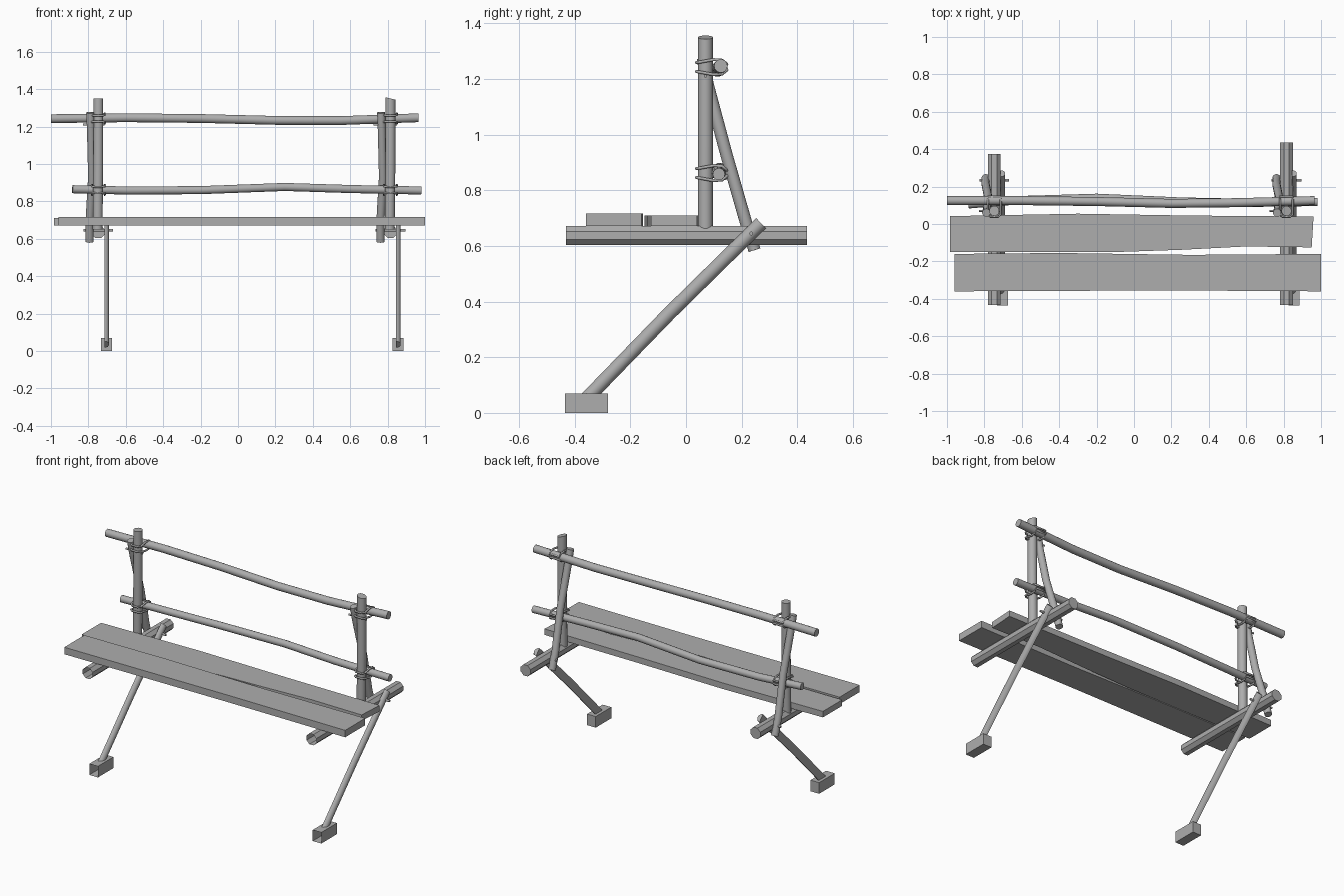
import bpy, bmesh, math
from mathutils import Vector

cube = bpy.data.objects.get("Cube")
if cube:
    bpy.data.objects.remove(cube)

GREY = (0.42, 0.42, 0.42, 1)
wood = bpy.data.materials.new("weathered_grey")
wood.use_nodes = True
wood.diffuse_color = GREY
wood.node_tree.nodes["Principled BSDF"].inputs["Base Color"].default_value = GREY


def finish(name, bm, smooth=35):
    """Turn a bmesh into a named, shaded object."""
    bmesh.ops.recalc_face_normals(bm, faces=bm.faces)
    mesh = bpy.data.meshes.new(name)
    bm.to_mesh(mesh)
    bm.free()
    mesh.materials.append(wood)
    obj = bpy.data.objects.new(name, mesh)
    bpy.context.collection.objects.link(obj)
    bpy.ops.object.select_all(action="DESELECT")
    obj.select_set(True)
    bpy.context.view_layer.objects.active = obj
    if smooth:
        bpy.ops.object.shade_smooth_by_angle(angle=math.radians(smooth))
    return obj


def pole(name, path, radius, sides=14, ref=(1, 0, 0), half=False, closed=False,
         open_start=False, slant=0, smooth=35):
    """Sweep a round or half-round section along a path."""
    pts = [Vector(p) for p in path]
    n = len(pts)
    bm = bmesh.new()
    rings = []
    for i, p in enumerate(pts):
        before = pts[i - 1] if i or closed else p
        after = pts[(i + 1) % n] if i < n - 1 or closed else p
        t = (after - before).normalized()
        u = Vector(ref)
        u = (u - t * u.dot(t)).normalized()
        v = t.cross(u)
        ring = []
        for k in range(sides):
            a = (math.pi * (k / (sides - 1) - 0.5) if half
                 else math.tau * (k + 0.5) / sides)
            ring.append(bm.verts.new(p + radius * (math.cos(a) * u + math.sin(a) * v)))
        rings.append(ring)
    for vert in rings[-1]:
        vert.co.z -= slant * (vert.co.x - pts[-1].x)
    for i in range(n if closed else n - 1):
        a, b = rings[i], rings[(i + 1) % n]
        for k in range(sides):
            j = (k + 1) % sides
            bm.faces.new((a[k], a[j], b[j], b[k]))
    if not closed:
        bm.faces.new(rings[-1])
        if not open_start:
            bm.faces.new(rings[0])
    return finish(name, bm, smooth)


def plank(name, outline, z0, z1):
    """Extrude a flat outline upward."""
    bm = bmesh.new()
    face = bm.faces.new([bm.verts.new((x, y, z0)) for x, y in outline])
    new = bmesh.ops.extrude_face_region(bm, geom=[face])["geom"]
    verts = [g for g in new if isinstance(g, bmesh.types.BMVert)]
    bmesh.ops.translate(bm, verts=verts, vec=(0, 0, z1 - z0))
    return finish(name, bm, smooth=0)


def foot_block(name, x):
    """Block whose front is open."""
    obj = plank(name, [(x - 0.03, -0.435), (x + 0.03, -0.435),
                       (x + 0.03, -0.28), (x - 0.03, -0.28)], 0, 0.07)
    bm = bmesh.new()
    bm.from_mesh(obj.data)
    front = [f for f in bm.faces if f.normal.y < -0.9]
    bmesh.ops.delete(bm, geom=front, context="FACES_ONLY")
    bm.to_mesh(obj.data)
    bm.free()


def tie(name, x, z, s):
    """Wire loop around a post and the rail behind it."""
    a = 0.034
    side = [(0.05, 0.018), (0.1, 0.027), (0.13, 0.025), (0.147, 0.01)]
    path = [(x + 0.02, 0.038, z + s * 0.016)]
    path += [(x + a, y, z + s * h) for y, h in side]
    path += [(x - a, y, z + s * h) for y, h in reversed(side)]
    path += [(x - 0.02, 0.038, z + s * 0.016)]
    pole(name, path, 0.006, sides=6, ref=(0, 0, 1), closed=True, smooth=65)


# Seat planks
plank("front_seat_plank", [(-0.96, -0.36), (0.2, -0.355), (1.0, -0.36),
                           (1.0, -0.16), (0.3, -0.165), (-0.4, -0.155), (-0.96, -0.16)],
      0.672, 0.716)
plank("back_seat_plank", [(-0.985, -0.15), (-0.1, -0.15), (0.25, -0.138), (0.6, -0.12),
                          (0.95, -0.125), (0.96, 0.04), (0.3, 0.045), (-0.3, 0.055),
                          (-0.985, 0.042)], 0.672, 0.71)

# Back rails
pole("upper_rail", [(-1, 0.125, 1.242), (-0.6, 0.125, 1.247), (-0.2, 0.12, 1.243),
                    (0.2, 0.11, 1.233), (0.55, 0.114, 1.232), (0.965, 0.125, 1.247)],
     0.024, ref=(0, 0, 1))
pole("lower_rail", [(-0.885, 0.105, 0.865), (-0.6, 0.128, 0.858), (-0.2, 0.14, 0.86),
                    (0.25, 0.12, 0.877), (0.6, 0.113, 0.866), (0.98, 0.118, 0.858)],
     0.022, ref=(0, 0, 1))

# Side frames: beam, post, brace, leg, foot, bolts and ties
for side, x, brace_x, leg_x, beam_end, slant in (
        ("right", -0.747, -0.79, -0.714, 0.375, 0),
        ("left", 0.815, 0.765, 0.845, 0.435, 0.25)):
    pole(side + "_seat_beam", [(x, -0.432, 0.637), (x, beam_end, 0.637)], 0.037,
         sides=8, open_start=True)
    pole(side + "_back_post", [(x - 0.004, 0.07, 0.65), (x, 0.07, 1.0), (x, 0.07, 1.35)],
         0.027, slant=slant)
    pole(side + "_brace", [(brace_x - 0.003, 0.246, 0.585), (brace_x - 0.004, 0.214, 0.69),
                           (brace_x + 0.01, 0.145, 0.93), (brace_x + 0.004, 0.078, 1.18),
                           (brace_x, 0.06, 1.275)], 0.022)
    pole(side + "_leg", [(leg_x, -0.373, 0.035), (leg_x, -0.06, 0.358),
                         (leg_x, 0.27, 0.682)], 0.025, sides=9, half=True)
    foot_block(side + "_foot", leg_x + 0.011)
    pole(side + "_leg_bolt", [(x - 0.08, 0.235, 0.645), (x + 0.08, 0.235, 0.645)],
         0.007, sides=8, ref=(0, 0, 1), smooth=50)
    pole(side + "_brace_bolt", [(brace_x - 0.04, 0.07, 1.21), (x + 0.034, 0.07, 1.21)],
         0.006, sides=8, ref=(0, 0, 1), smooth=50)
    for level, z in (("upper", 1.243), ("lower", 0.862)):
        for part, s in (("top", 1), ("bottom", -1)):
            tie(f"{side}_{level}_tie_{part}", x, z, s)
